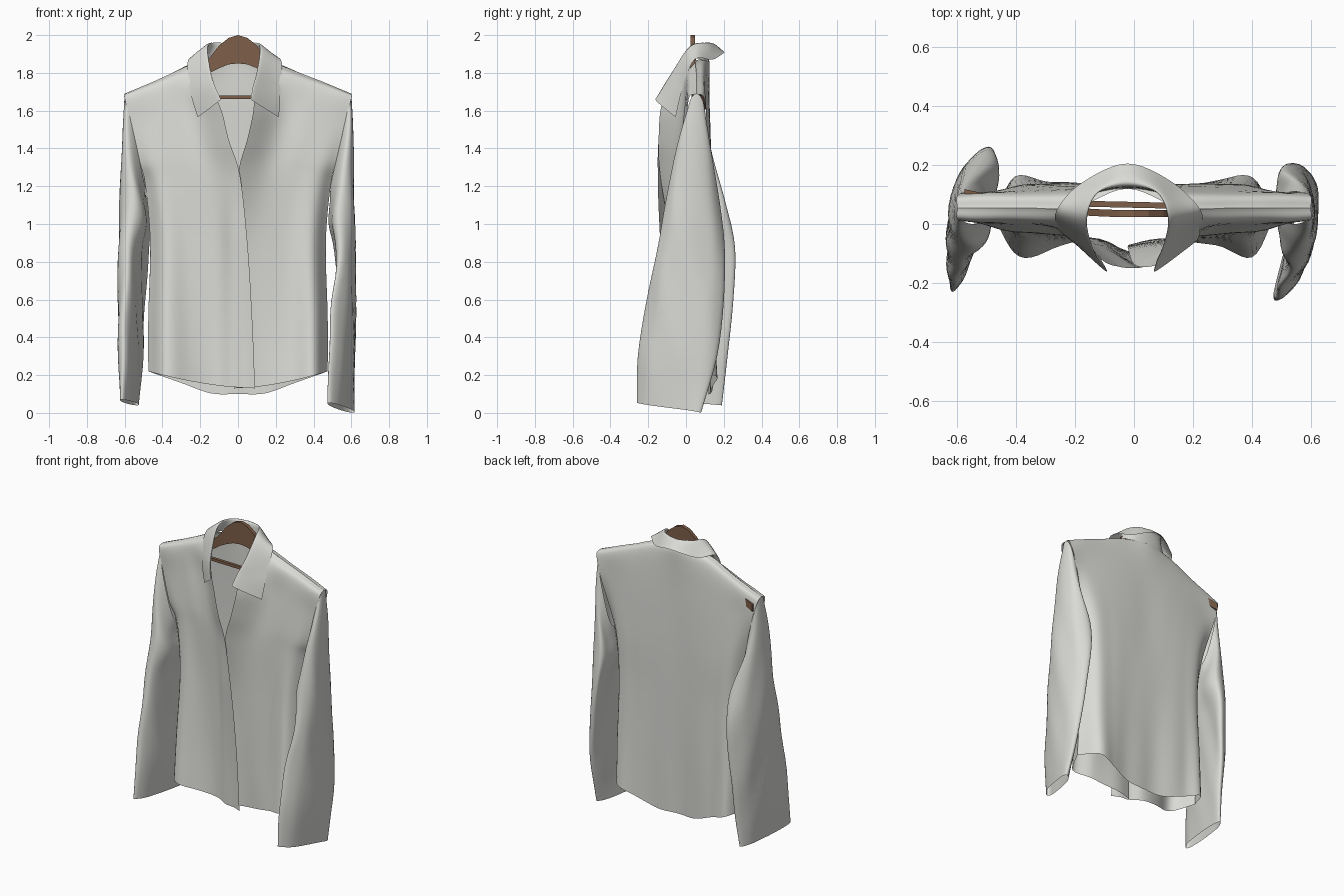
import bpy, bmesh, math
from mathutils import Vector

if "Cube" in bpy.data.objects:
    bpy.data.objects.remove(bpy.data.objects["Cube"])


def material(name, rgb):
    m = bpy.data.materials.new(name)
    m.diffuse_color = (*rgb, 1)
    m.use_nodes = True
    m.node_tree.nodes["Principled BSDF"].inputs["Base Color"].default_value = m.diffuse_color
    return m


CLOTH = material("pale grey cloth", (0.70, 0.70, 0.67))
WOOD = material("brown wood", (0.21, 0.115, 0.068))


def smooth_line(pts, n, closed=False):
    """Catmull-Rom resampling of a point list, n steps per span."""
    k = len(pts)
    out = []
    for i in range(k if closed else k - 1):
        if closed:
            a, b, c, d = (pts[(i + j) % k] for j in (-1, 0, 1, 2))
        else:
            b, c = pts[i], pts[i + 1]
            a = pts[i - 1] if i else b * 2 - c
            d = pts[i + 2] if i + 2 < k else c * 2 - b
        for s in range(n):
            t = s / n
            out.append(0.5 * (2 * b + (c - a) * t + (2 * a - 5 * b + 4 * c - d) * t * t
                              + (3 * b - a - 3 * c + d) * t ** 3))
    if not closed:
        out.append(pts[-1].copy())
    return out


def surface(name, rows, mat, n=6, closed=False, warp=None, ref=None):
    """Smooth sheet (or tube) through a small grid of control points."""
    rows = [smooth_line(r, n, closed) for r in rows]
    grid = list(zip(*[smooth_line(list(c), n) for c in zip(*rows)]))
    bm = bmesh.new()
    vs = [[bm.verts.new(warp(p) if warp else p) for p in row] for row in grid]
    w = len(vs[0])
    for a, b in zip(vs, vs[1:]):
        for j in range(w if closed else w - 1):
            bm.faces.new((a[j], a[(j + 1) % w], b[(j + 1) % w], b[j]))
    bm.normal_update()
    ref = ref or Vector((0, 0.04, 1))
    if sum(f.normal.dot(f.calc_center_median() - ref) * f.calc_area() for f in bm.faces) < 0:
        bmesh.ops.reverse_faces(bm, faces=bm.faces[:])
    return finish(name, bm, mat, True)


def finish(name, bm, mat, smooth):
    me = bpy.data.meshes.new(name)
    bm.to_mesh(me)
    bm.free()
    me.materials.append(mat)
    if smooth:
        me.shade_smooth()
    ob = bpy.data.objects.new(name, me)
    bpy.context.collection.objects.link(ob)
    return ob


def drape(p):
    """Neck sits a little off centre; soft folds deepen toward the hem."""
    q = p.copy()
    up = min(1, max(0, (p.z - 1.58) / 0.15)) * min(1, max(0, (0.45 - abs(p.x)) / 0.25))
    q.x -= 0.022 * up
    low = min(1, max(0, (1.3 - p.z) / 1.0))
    edge = min(1, max(0, (0.47 - abs(p.x)) / 0.08))
    q.y += 0.004 * low * edge * math.sin(25 * p.x + 1.5 * p.z)
    return q


def drape_left(p):
    """The overlapping front rolls into a ridge beside its edge."""
    q = drape(p)
    low = min(1, max(0, (1.25 - p.z) / 0.3))
    q.y -= 0.025 * low * math.exp(-((p.x + 0.03) / 0.05) ** 2)
    return q


U = (0, 0.3, 0.6, 0.85, 1)


def panel(rows, side, flat, laps=None, dys=None):
    out = []
    for i, (xi, zi, xo, zo, *ys) in enumerate(rows):
        xi -= laps[i] if laps else 0
        power = 1.7 if zi < 0.3 and not flat else 1   # curved front hem
        out.append([Vector((side * (xi + (xo - xi) * u),
                            y + (dys[i] if dys and u == 0 else 0),
                            zi + (zo - zi) * max(0, (u - flat) / (1 - flat)) ** power))
                    for u, y in zip(U, ys)])
    return out


# Front panels: inner x, z, outer x, z, then depth across the panel
FRONT = [
    (.17, 1.87, .60, 1.69, .055, .055, .055, .055, .055),
    (.16, 1.82, .60, 1.665, -.0, .005, .01, .01, .015),
    (.10, 1.66, .565, 1.52, -.12, -.02, -.01, .0, .01),
    (.05, 1.45, .52, 1.33, -.145, -.045, -.03, -.02, .01),
    (.00, 1.26, .49, 1.20, -.145, -.06, -.035, -.025, .04),
    (-.02, .90, .465, .90, -.135, -.055, -.04, -.045, .05),
    (-.02, .50, .475, .50, -.125, -.05, -.055, -.08, .04),
    (-.02, .13, .475, .22, -.12, -.05, -.075, -.11, .02)]
surface("front_panel_right", panel(FRONT, 1, 0, None, (0, 0, 0, 0, .008, .05, .05, .05)),
        CLOTH, warp=drape)
surface("front_panel_left", panel(FRONT, -1, 0, (0, 0, 0, 0, .01, .03, .055, .07),
                                  (0, 0, 0, 0, -.004, .0, .005, .005)), CLOTH, warp=drape_left)

# Back, mirrored into one sheet
BACK = [
    (0, 1.87, .60, 1.69, .12, .055, .055, .055, .055),
    (0, 1.835, .60, 1.665, .125, .105, .10, .10, .095),
    (0, 1.62, .56, 1.52, .125, .125, .12, .11, .105),
    (0, 1.25, .49, 1.20, .13, .135, .135, .125, .06),
    (0, .90, .465, .90, .13, .135, .135, .13, .05),
    (0, .50, .475, .50, .125, .135, .14, .145, .04),
    (0, .10, .475, .22, .12, .13, .145, .16, .02)]
back = [l[:0:-1] + r for l, r in zip(panel(BACK, -1, .28), panel(BACK, 1, .28))]
surface("back_panel", back, CLOTH, warp=drape)


# Sleeves: outer x, z, inner x, z, front y, back y, skew, bow, tilt per ring
def sleeve(name, rings, side):
    rows = []
    for xo, zo, xi, zi, yf, yb, skew, bow, tilt in rings:
        row = []
        for k in range(12):
            c, s = math.cos(k * math.pi / 6), math.sin(k * math.pi / 6)
            wide = math.copysign(abs(s) ** 0.75, s) if abs(s) > 1e-6 else 0
            row.append(Vector((side * ((xo + xi) / 2 + c * (xo - xi) / 2 + skew * s - bow * s * s),
                               (yf + yb) / 2 - wide * (yb - yf) / 2,
                               (zo + zi) / 2 + c * (zo - zi) / 2 + tilt * s)))
        rows.append(row)

    def wrinkle(p):
        k = min(1, max(0, (1.5 - p.z) / 0.4)) * min(1, p.z / 0.5)
        return p + Vector((0.004 * k * math.sin(32 * p.y + 9 * p.z), 0, 0))
    surface(name, rows, CLOTH, 4, True, wrinkle, Vector((side * .57, .02, .7)))


sleeve("sleeve_right", [
    (.60, 1.69, .49, 1.20, .0, .11, 0, 0, 0),
    (.61, 1.50, .49, 1.12, -.06, .14, 0, .005, 0),
    (.615, 1.20, .485, 1.00, -.11, .18, .01, .03, 0),
    (.62, .90, .52, .85, -.15, .205, .01, .04, 0),
    (.62, .60, .53, .58, -.21, .20, -.03, .04, 0),
    (.61, .30, .525, .30, -.255, .165, -.05, .03, 0),
    (.58, .027, .51, .027, -.26, .08, -.063, 0, .026)], 1)
sleeve("sleeve_left", [
    (.60, 1.69, .49, 1.20, .0, .11, 0, 0, 0),
    (.61, 1.50, .49, 1.12, -.05, .14, .01, .005, 0),
    (.62, 1.20, .475, 1.00, -.09, .21, .03, .03, 0),
    (.625, .90, .505, .85, -.125, .26, .045, .03, 0),
    (.625, .60, .52, .58, -.17, .25, .045, .02, 0),
    (.62, .30, .525, .30, -.21, .22, .045, .01, 0),
    (.605, .055, .545, .055, -.23, .19, .04, 0, .015)], -1)

# Collar: neck edge, fold line and outer edge, from front tip to centre back
COLLAR = [
    [(.10, -.12, 1.66), (.145, -.05, 1.76), (.17, .04, 1.87), (.12, .10, 1.86), (0, .12, 1.85)],
    [(.085, -.16, 1.655), (.125, -.075, 1.80), (.14, .02, 1.94), (.10, .11, 1.96), (0, .135, 1.955)],
    [(.215, -.055, 1.565), (.24, -.02, 1.71), (.245, .045, 1.87), (.155, .14, 1.87), (0, .205, 1.91)]]
rows = [[Vector(p) for p in r] + [Vector((-x, y, z)) for x, y, z in r[-2::-1]] for r in COLLAR]
surface("collar", rows, CLOTH, warp=drape)


# Hanger: a bowed wooden arch and a straight bar
def bar(name, stations, thick):
    bm = bmesh.new()
    rings = [[bm.verts.new((x, y + dy, z)) for dy, z in
              ((-thick, zb), (thick, zb), (thick, zt), (-thick, zt))]
             for x, y, zt, zb in stations]
    for a, b in zip(rings, rings[1:]):
        for j in range(4):
            bm.faces.new((a[j], a[(j + 1) % 4], b[(j + 1) % 4], b[j]))
    bm.faces.new(rings[0])
    bm.faces.new(rings[-1])
    bmesh.ops.recalc_face_normals(bm, faces=bm.faces[:])
    finish(name, bm, WOOD, False)


HALF = [(0, 2.0, 1.85), (.05, 1.985, 1.845), (.10, 1.945, 1.825), (.15, 1.88, 1.80),
        (.20, 1.83, 1.765), (.30, 1.775, 1.71), (.45, 1.70, 1.645), (.575, 1.65, 1.605)]
xs = [(-x, t, b) for x, t, b in HALF[:0:-1]] + HALF
bar("hanger_arch", [(x, .035 + (.215 if x < 0 else .04) * x * x, t, b) for x, t, b in xs], .012)
bar("hanger_bar", [(-.45, .075, 1.68, 1.662), (.45, .055, 1.68, 1.662)], .010)
